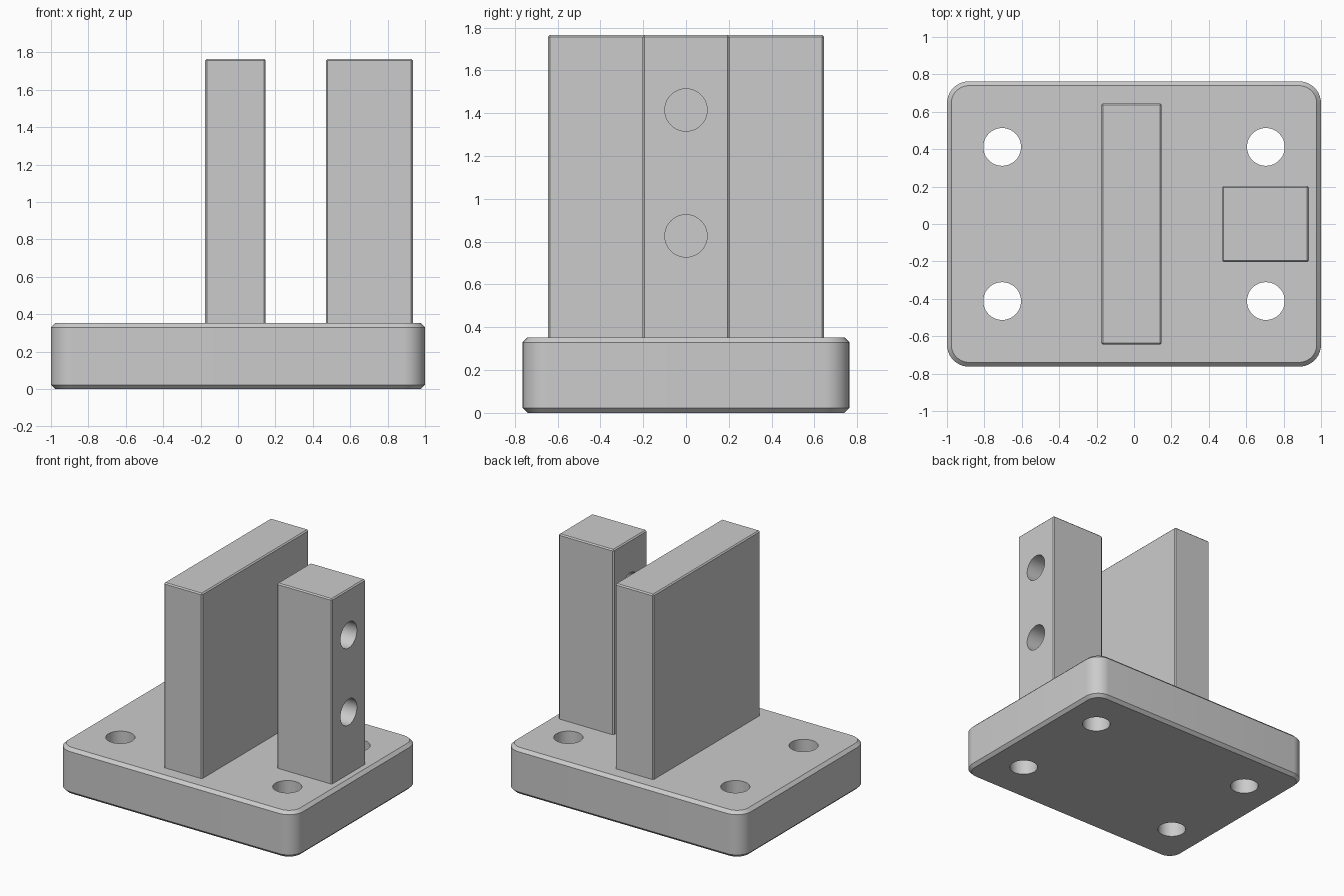
import bpy
import bmesh
from math import radians
from mathutils import Matrix, Vector

cube = bpy.data.objects.get("Cube")
if cube:
    bpy.data.objects.remove(cube, do_unlink=True)

# One plain grey for the whole bracket
grey = bpy.data.materials.new("light grey")
grey.use_nodes = True
GREY = (0.6, 0.6, 0.6, 1)
grey.diffuse_color = GREY
grey.node_tree.nodes["Principled BSDF"].inputs["Base Color"].default_value = GREY


def add_object(name, bm):
    mesh = bpy.data.meshes.new(name)
    bm.to_mesh(mesh)
    bm.free()
    mesh.materials.append(grey)
    obj = bpy.data.objects.new(name, mesh)
    bpy.context.collection.objects.link(obj)
    return obj


def box(low, high):
    low, high = Vector(low), Vector(high)
    bm = bmesh.new()
    bmesh.ops.create_cube(bm, size=1, matrix=Matrix.LocRotScale(
        (low + high) / 2, None, high - low))
    return bm


def bevel(bm, edges, width, segments=1):
    bmesh.ops.bevel(bm, geom=edges, offset=width, segments=segments,
                    profile=0.5, affect="EDGES")


def drill(target, name, centres, radius, depth, turn=Matrix()):
    """Cut round through-holes along local z, turned by a matrix."""
    bm = bmesh.new()
    for centre in centres:
        bmesh.ops.create_cone(bm, cap_ends=True, segments=48, radius1=radius,
                              radius2=radius, depth=depth,
                              matrix=Matrix.Translation(centre) @ turn)
    cutter = add_object(name, bm)
    cutter.hide_render = True
    mod = target.modifiers.new("holes", "BOOLEAN")
    mod.operation = "DIFFERENCE"
    mod.solver = "EXACT"
    mod.object = cutter
    bpy.ops.object.select_all(action="DESELECT")
    bpy.context.view_layer.objects.active = target
    target.select_set(True)
    bpy.ops.object.modifier_apply(modifier=mod.name)
    bpy.data.objects.remove(cutter, do_unlink=True)
    bpy.ops.object.shade_smooth_by_angle(angle=radians(25))


BASE_TOP = 0.353
TOP = 1.765

# Base plate: rounded corners, then chamfered top and bottom rims
bm = box((-1, -0.763, 0), (1, 0.763, BASE_TOP))
bevel(bm, [e for e in bm.edges if abs(e.verts[0].co.z - e.verts[1].co.z) > 0.1],
      0.118, 10)
bm.normal_update()
rims = [e for e in bm.edges
        if any(abs(f.normal.z) > 0.9 for f in e.link_faces)]
bevel(bm, rims, 0.023)
base = add_object("base_plate", bm)
drill(base, "mounting_hole_cutter",
      [(x, y, BASE_TOP / 2) for x in (-0.705, 0.705) for y in (-0.412, 0.412)],
      0.101, 1)


# Uprights: finely chamfered blocks standing on the plate
def upright(name, low, high):
    bm = box((*low, BASE_TOP), (*high, TOP))
    bevel(bm, [e for e in bm.edges
               if max(v.co.z for v in e.verts) > BASE_TOP + 0.01], 0.009)
    return add_object(name, bm)


upright("wide_wall", (-0.176, -0.645), (0.148, 0.645))
post = upright("drilled_post", (0.47, -0.203), (0.935, 0.203))
drill(post, "post_hole_cutter", [(0.7, 0, z) for z in (0.827, 1.415)],
      0.099, 1, Matrix.Rotation(radians(90), 4, "Y"))
